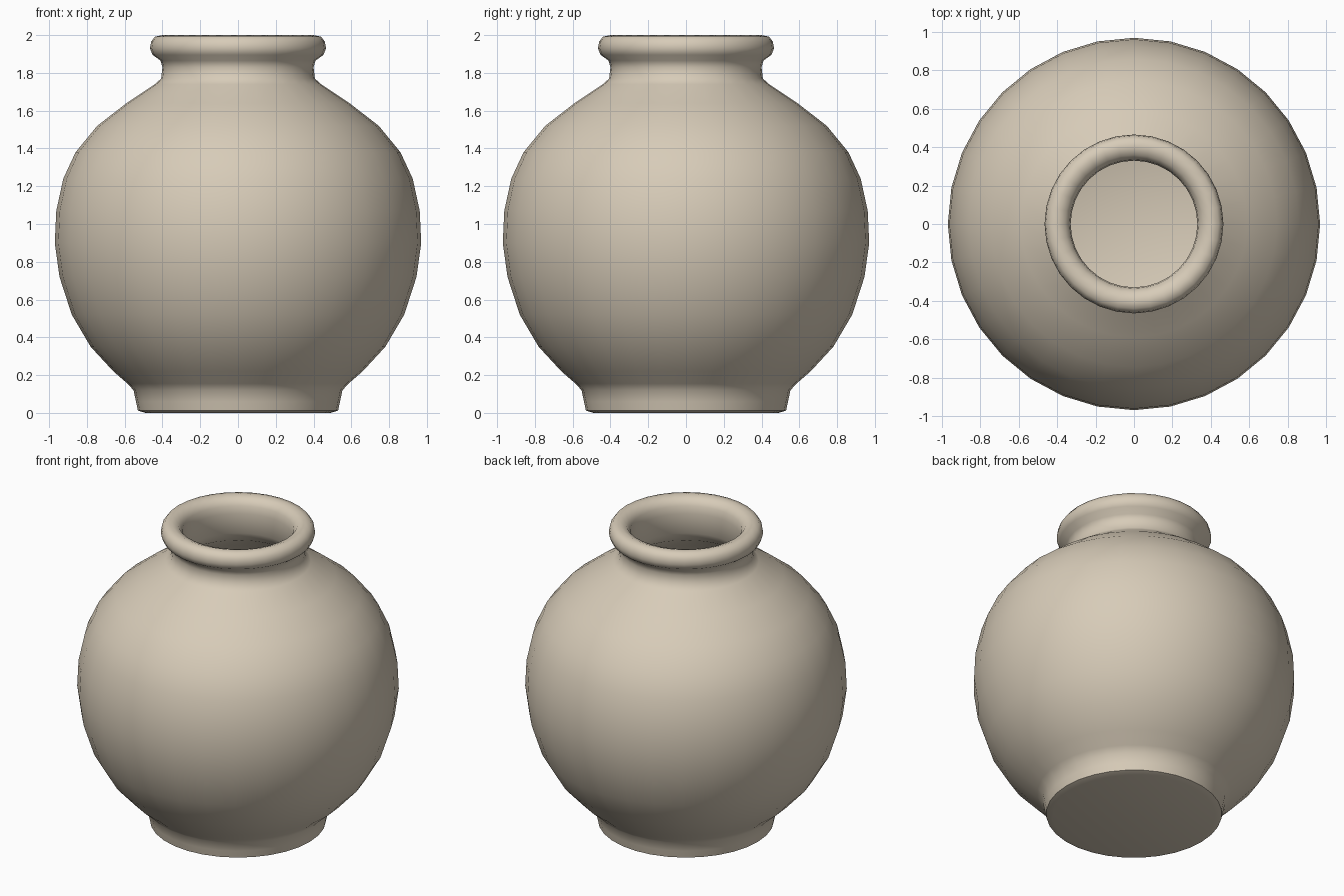
import bpy
import bmesh
import math

if "Cube" in bpy.data.objects:
    bpy.data.objects.remove(bpy.data.objects["Cube"])

SEGMENTS = 32

# Single clay colour
clay = bpy.data.materials.new("beige clay")
clay.diffuse_color = (0.68, 0.60, 0.48, 1.0)
clay.use_nodes = True
clay.node_tree.nodes["Principled BSDF"].inputs["Base Color"].default_value = clay.diffuse_color

# Profile (radius, height): base, foot, belly, shoulder, neck, lip
outer = [(0.0, 0.01), (0.49, 0.0), (0.53, 0.012), (0.54, 0.06), (0.553, 0.12),
         (0.585, 0.155), (0.66, 0.22), (0.78, 0.35), (0.88, 0.52), (0.945, 0.72),
         (0.97, 0.90), (0.962, 1.07), (0.925, 1.24), (0.86, 1.38), (0.745, 1.52),
         (0.59, 1.64), (0.44, 1.74), (0.407, 1.77), (0.40, 1.83), (0.41, 1.865),
         (0.452, 1.895), (0.466, 1.93), (0.46, 1.965), (0.44, 1.992), (0.40, 2.0)]
# Inside of the lip, inner wall and floor
inner = [(0.36, 1.985), (0.336, 1.95), (0.33, 1.90), (0.33, 1.77), (0.38, 1.70),
         (0.54, 1.59), (0.69, 1.47), (0.80, 1.34), (0.86, 1.21), (0.90, 1.06),
         (0.91, 0.90), (0.885, 0.74), (0.82, 0.55), (0.73, 0.39), (0.62, 0.27),
         (0.50, 0.17), (0.42, 0.13), (0.0, 0.12)]


def lathe(name, profile):
    bm = bmesh.new()
    verts = [bm.verts.new((r, 0, z)) for r, z in profile]
    edges = [bm.edges.new(pair) for pair in zip(verts, verts[1:])]
    bmesh.ops.spin(bm, geom=verts + edges, cent=(0, 0, 0), axis=(0, 0, 1),
                   angle=math.tau, steps=SEGMENTS, use_merge=True)
    bmesh.ops.remove_doubles(bm, verts=bm.verts, dist=0.0005)
    bmesh.ops.recalc_face_normals(bm, faces=bm.faces)
    mesh = bpy.data.meshes.new(name)
    bm.to_mesh(mesh)
    bm.free()
    mesh.materials.append(clay)
    obj = bpy.data.objects.new(name, mesh)
    bpy.context.collection.objects.link(obj)
    bpy.context.view_layer.objects.active = obj
    obj.select_set(True)
    bpy.ops.object.shade_smooth_by_angle(angle=math.radians(50))
    return obj


# Hollow round pot
lathe("round_pot", outer + inner)
